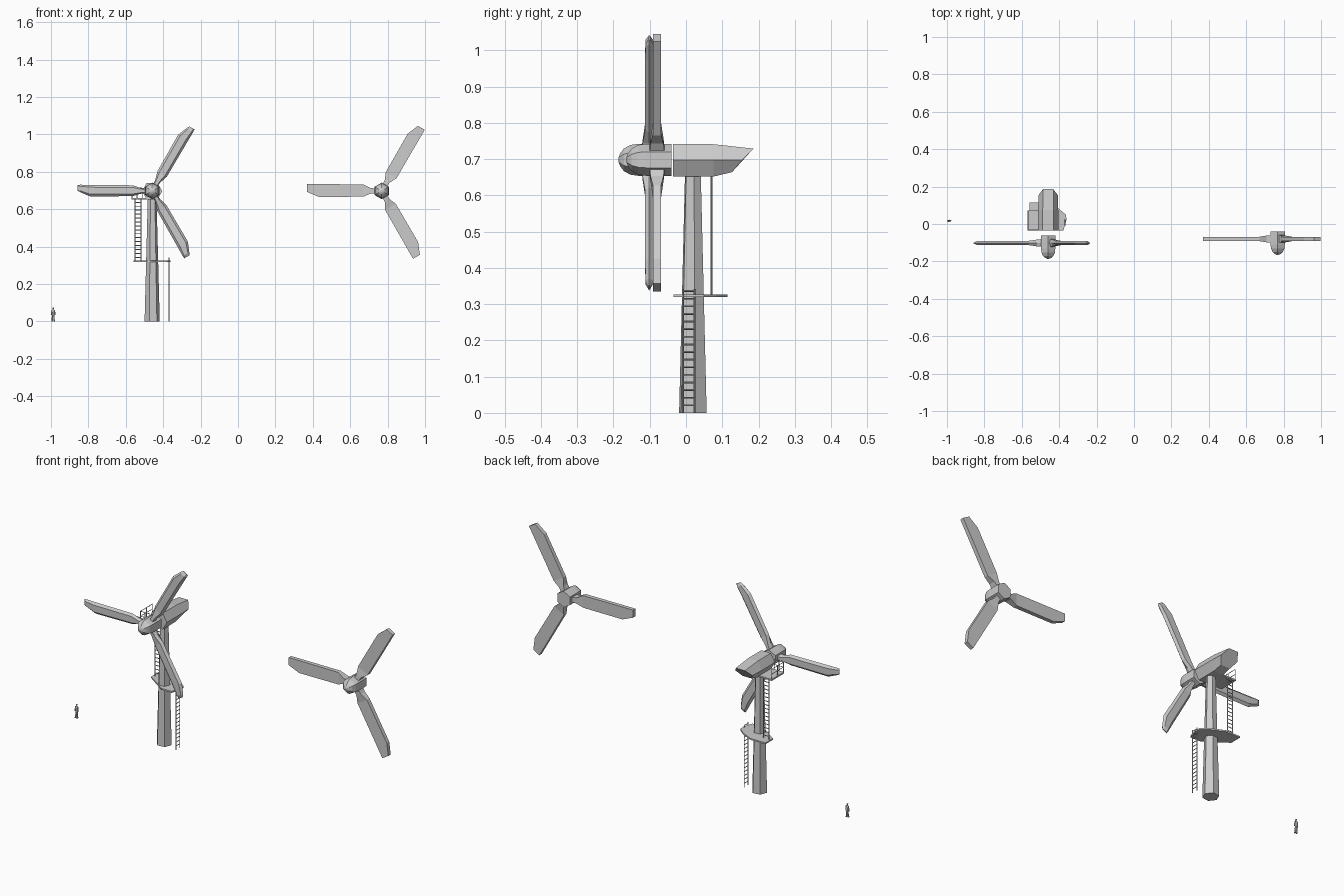
import bpy, bmesh, math
from mathutils import Vector

if "Cube" in bpy.data.objects:
    bpy.data.objects.remove(bpy.data.objects["Cube"])

TX, TY, HZ = -0.459, 0.019, 0.698   # tower axis and hub height


def make(name, bm):
    bmesh.ops.recalc_face_normals(bm, faces=bm.faces)
    me = bpy.data.meshes.new(name)
    bm.to_mesh(me)
    bm.free()
    ob = bpy.data.objects.new(name, me)
    bpy.context.collection.objects.link(ob)
    return ob


def loft(bm, rings):
    """Skin a list of equal-length point rings and cap both ends."""
    vs = [[bm.verts.new(p) for p in r] for r in rings]
    n = len(vs[0])
    for a, b in zip(vs, vs[1:]):
        for i in range(n):
            j = (i + 1) % n
            bm.faces.new((a[i], a[j], b[j], b[i]))
    bm.faces.new(vs[0])
    bm.faces.new(vs[-1])


def box(bm, lo, hi):
    (x0, y0, z0), (x1, y1, z1) = lo, hi
    loft(bm, [[(x0, y0, z), (x1, y0, z), (x1, y1, z), (x0, y1, z)] for z in (z0, z1)])


def rod(bm, a, b, r, sides=4):
    a, b = Vector(a), Vector(b)
    d = (b - a).normalized()
    u = d.orthogonal().normalized()
    v = d.cross(u)
    angs = [2 * math.pi * (i + 0.5) / sides for i in range(sides)]
    loft(bm, [[p + r * (u * math.cos(t) + v * math.sin(t)) for t in angs] for p in (a, b)])


# Tapered six-sided tower
def ring(r, z, turn):
    return [(TX + r * math.cos(turn + i * math.pi / 3),
             TY + r * math.sin(turn + i * math.pi / 3), z) for i in range(6)]

bm = bmesh.new()
loft(bm, [ring(0.041, 0, math.radians(8)), ring(0.0235, 0.66, math.radians(8))])
make("tower", bm)

# Hexagonal nacelle with a slanted tail: (half width, z, y) per corner
def hexa(top, mid, bottom, s):
    (yt, zt), (ym, zm), (yb, zb) = top, mid, bottom
    w, h = 0.054 * s, 0.029 * s
    return [(TX + w, ym, zm), (TX + h, yt, zt), (TX - h, yt, zt),
            (TX - w, ym, zm), (TX - h, yb, zb), (TX + h, yb, zb)]

bm = bmesh.new()
loft(bm, [hexa((-0.036, 0.741), (-0.036, 0.697), (-0.036, 0.652), 1),
          hexa((0.076, 0.741), (0.076, 0.697), (0.076, 0.652), 1),
          hexa((0.186, 0.729), (0.155, 0.697), (0.127, 0.664), 0.95)])
make("nacelle", bm)


# Rotor: six-sided hub with domed nose, plus three blades
def rotor(name, cx, cy, bevelled):
    bm = bmesh.new()
    prof = [(0.0405, 0.044), (-0.03, 0.044), (-0.052, 0.041), (-0.07, 0.031),
            (-0.08, 0.018), (-0.0845, 0.006)]
    loft(bm, [[(cx + r * math.sin(i * math.pi / 3), cy + y,
                HZ + r * math.cos(i * math.pi / 3)) for i in range(6)] for y, r in prof])
    make(name + "_hub", bm)

    # (distance, low edge, high edge, half thickness)
    secs = [(0.03, -0.013, 0.013, 0.021), (0.06, -0.015, 0.015, 0.018),
            (0.098, -0.031, 0.035, 0.0115), (0.335, -0.032, 0.036, 0.0105),
            (0.398, -0.006, 0.036, 0.0105)]
    if bevelled:
        secs[2:] = [(0.105, -0.028, 0.03, 0.0115), (0.33, -0.03, 0.032, 0.0115),
                    (0.383, -0.008, 0.033, 0.010), (0.398, 0.0, 0.032, 0.002)]
    for k, deg in enumerate((60, 180, 300)):
        t = math.radians(deg)
        d = Vector((math.cos(t), 0, math.sin(t)))
        p = Vector((math.sin(t), 0, -math.cos(t)))
        rings = []
        for a, lo, hi, th in secs:
            if bevelled:
                i = 0.2 * (hi - lo)
                pts = [(lo, 0), (lo + i, -th), (hi - i, -th), (hi, 0), (hi - i, th), (lo + i, th)]
            else:
                pts = [(lo, -th), (hi, -th), (hi, th), (lo, th)]
            rings.append([Vector((cx, cy + y, HZ)) + a * d + q * p for q, y in pts])
        bm = bmesh.new()
        loft(bm, rings)
        make(f"{name}_blade_{k + 1}", bm)

rotor("rotor", TX, -0.1015, True)
rotor("spare_rotor", 0.768, -0.080, False)

# Mid-height platform
outline = [(-0.56, 0.114), (-0.47, 0.114), (-0.404, 0.083), (-0.364, 0.05),
           (-0.361, 0.022), (-0.377, -0.034), (-0.44, -0.034), (-0.56, 0.05)]
bm = bmesh.new()
loft(bm, [[(x, y, z) for x, y in outline] for z in (0.319, 0.327)])
make("mid_platform", bm)

# Small railed platform beside the nacelle
x0, x1, y0, y1, z0 = -0.569, -0.48, -0.034, 0.072, 0.652
bm = bmesh.new()
box(bm, (x0, y0, z0), (x1, y1, z0 + 0.008))
make("nacelle_platform", bm)
bm = bmesh.new()
path = [(-0.512, y0 + 0.002), (x0 + 0.002, y0 + 0.002), (x0 + 0.002, y1 - 0.002)]
for z in (0.687, 0.714):
    for a, b in zip(path, path[1:]):
        rod(bm, (*a, z), (*b, z), 0.002)
for x, y in path + [(x0 + 0.002, (y0 + y1) / 2), (-0.54, y0 + 0.002)]:
    rod(bm, (x, y, z0), (x, y, 0.714), 0.002)
make("nacelle_railing", bm)


# Ladders
def ladder(name, a, b, z0, z1, step=0.021):
    bm = bmesh.new()
    for p in (a, b):
        rod(bm, (*p, z0), (*p, z1), 0.003)
    z = z0 + step
    while z < z1 - 0.005:
        rod(bm, (*a, z), (*b, z), 0.0025)
        z += step
    make(name, bm)

ladder("lower_ladder", (-0.369, -0.008), (-0.369, 0.024), 0.0, 0.342)
ladder("upper_ladder", (-0.551, 0.07), (-0.519, 0.07), 0.322, 0.655)

# Scale figure standing to the left
px, py = -0.988, 0.018
bm = bmesh.new()
for s in (-1, 1):
    rod(bm, (px + s * 0.005, py, 0.0), (px + s * 0.0035, py, 0.037), 0.0038, 6)
    box(bm, (px + s * 0.005 - 0.003, py - 0.008, 0), (px + s * 0.005 + 0.003, py + 0.003, 0.004))
    rod(bm, (px + s * 0.0075, py, 0.061), (px + s * 0.010, py - 0.001, 0.034), 0.0024, 6)
loft(bm, [[(px + w * math.cos(i * math.pi / 4), py + t * math.sin(i * math.pi / 4), z)
           for i in range(8)]
          for z, w, t in ((0.034, 0.007, 0.005), (0.045, 0.006, 0.0045),
                          (0.060, 0.009, 0.005), (0.064, 0.003, 0.003))])
rod(bm, (px, py, 0.063), (px, py, 0.068), 0.002, 6)
make("figure_body", bm)
bm = bmesh.new()
bmesh.ops.create_icosphere(bm, subdivisions=1, radius=0.0055)
bmesh.ops.translate(bm, verts=bm.verts, vec=(px, py, 0.0705))
make("figure_head", bm)
